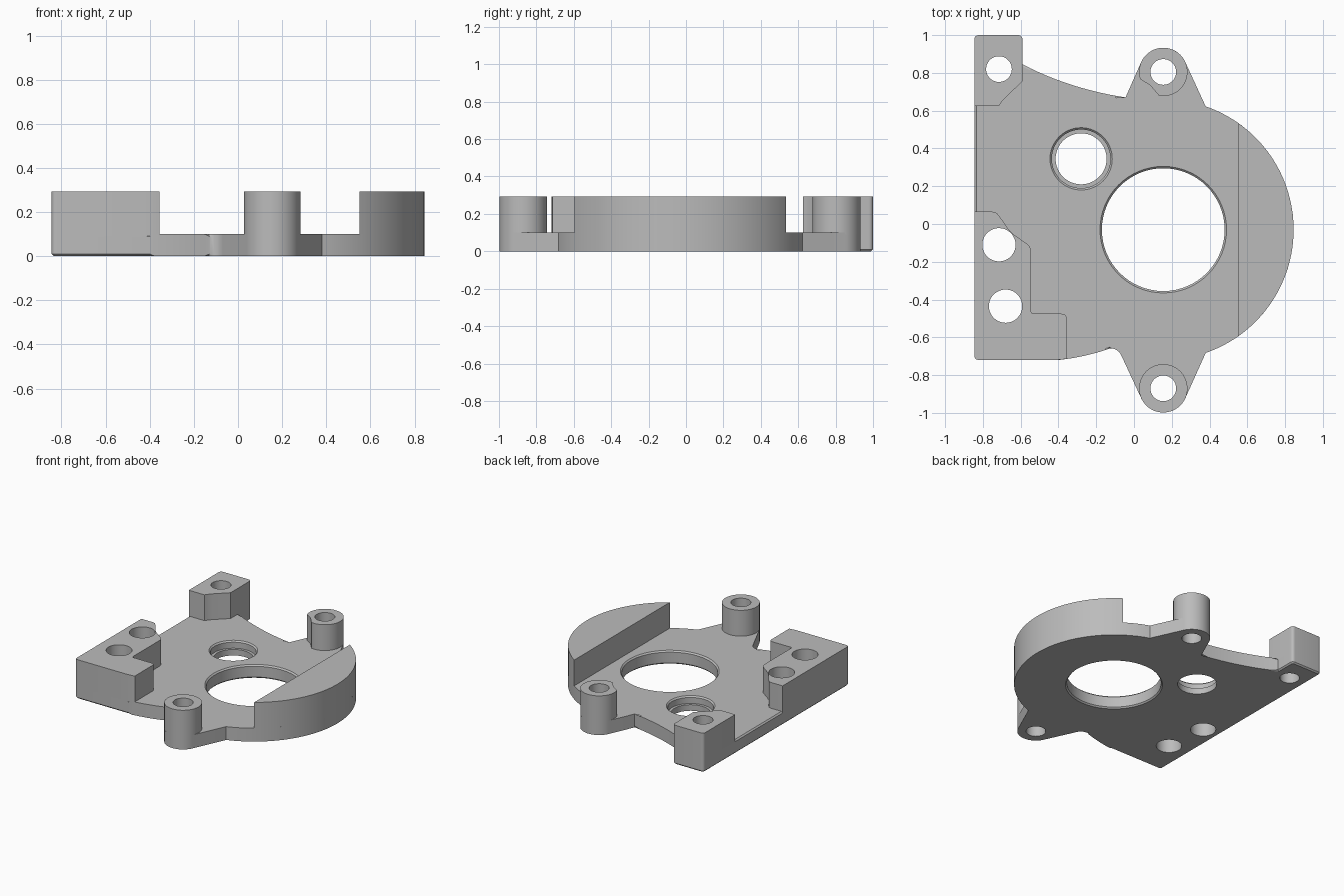
import bpy, bmesh
from math import sin, cos, radians, acos, degrees
from mathutils import Vector

if "Cube" in bpy.data.objects:
    bpy.data.objects.remove(bpy.data.objects["Cube"])

grey = bpy.data.materials.new("plain grey")
grey.use_nodes = True
grey.diffuse_color = (0.5, 0.5, 0.5, 1)
grey.node_tree.nodes["Principled BSDF"].inputs["Base Color"].default_value = (0.5, 0.5, 0.5, 1)

PLATE, TOP, CHAMFER = 0.10, 0.293, 0.01
LEFT = -0.845
DISC, DISC_R = (0.155, -0.03), 0.69
BACK_BOSS, FRONT_BOSS, BOSS_R = (0.155, 0.805), (0.155, -0.87), 0.128


def arc(centre, r, start, end, n=24):
    angles = [radians(start + (end - start) * i / n) for i in range(n + 1)]
    return [(centre[0] + r * cos(a), centre[1] + r * sin(a)) for a in angles]


def bow(p, control, q, n=12):
    p, c, q = Vector(p), Vector(control), Vector(q)
    ts = [i / n for i in range(n + 1)]
    return [tuple(p * (1 - t) ** 2 + c * 2 * t * (1 - t) + q * t * t) for t in ts]


def rounded(corner, before, after, r=0.025):
    c = Vector(corner)
    a, b = [c + (Vector(v) - c).normalized() * r for v in (before, after)]
    return bow(a, c, b, 5)


def finish(name, bm):
    bmesh.ops.recalc_face_normals(bm, faces=bm.faces[:])
    mesh = bpy.data.meshes.new(name)
    bm.to_mesh(mesh)
    bm.free()
    mesh.materials.append(grey)
    ob = bpy.data.objects.new(name, mesh)
    bpy.context.collection.objects.link(ob)
    return ob


def prism(name, outline, z0, z1, chamfer_rule=None):
    bm = bmesh.new()
    face = bm.faces.new([bm.verts.new((x, y, z0)) for x, y in outline])
    side = bmesh.ops.extrude_face_region(bm, geom=[face])["geom"]
    for v in side:
        if isinstance(v, bmesh.types.BMVert):
            v.co.z = z1
    if chamfer_rule:
        edges = [e for e in bm.edges if abs(e.verts[0].co.z - e.verts[1].co.z) < 1e-5
                 and chamfer_rule((e.verts[0].co + e.verts[1].co) / 2)]
        bmesh.ops.bevel(bm, geom=edges, offset=CHAMFER, segments=1, affect='EDGES')
    return finish(name, bm)


def hole_cutter(name, centre, profile, n=64):
    # Stack of rings from bottom to top, capped at both ends
    bm = bmesh.new()
    rings = [[bm.verts.new((x, y, z)) for x, y in arc(centre, r, 0, 360, n)[:-1]]
             for r, z in profile]
    for low, high in zip(rings, rings[1:]):
        for i in range(n):
            j = (i + 1) % n
            bm.faces.new((low[i], low[j], high[j], high[i]))
    bm.faces.new(rings[0][::-1])
    bm.faces.new(rings[-1])
    ob = finish(name, bm)
    ob.hide_render = True
    ob.hide_viewport = True
    return ob


# Base plate with its ears, round end and bowed edges
back_corner = [(-0.59, 1.0), (LEFT, 1.0)]
front_corner = (LEFT, -0.72)
outline = (
    bow((-0.40, -0.72), (-0.26, -0.705), (-0.13, -0.66))
    + bow((-0.12, -0.658), (-0.085, -0.663), (-0.07, -0.69), 5)
    + arc(FRONT_BOSS, BOSS_R, 205, 335)
    + arc(DISC, DISC_R, -71, 71, 64)
    + arc(BACK_BOSS, BOSS_R, 20, 155)
    + bow((-0.045, 0.67), (-0.34, 0.715), (-0.59, 0.845))
    + rounded(back_corner[0], (-0.59, 0.845), back_corner[1])
    + rounded(back_corner[1], back_corner[0], front_corner)
    + rounded(front_corner, back_corner[1], (-0.40, -0.72)))
plate = prism("base_plate", outline, 0, PLATE, lambda m: m.x < -0.12 or (m.x < -0.05 and m.y > 0.6))

# Raised blocks along the straight side
seat = PLATE - CHAMFER
corner_block = prism("corner_block", (
    rounded(back_corner[0], (-0.59, 0.76), back_corner[1])
    + rounded(back_corner[1], back_corner[0], (LEFT, 0.625))
    + [(LEFT, 0.625), (-0.715, 0.625)]
    + bow((-0.715, 0.625), (-0.70, 0.65), (-0.68, 0.67), 5)[1:]
    + [(-0.59, 0.755)]), seat, TOP)

side_block = prism("side_block", (
    rounded(front_corner, (LEFT, 0), (0, -0.72))
    + bow((-0.42, -0.72), (-0.38, -0.718), (-0.355, -0.713), 4)
    + rounded((-0.355, -0.475), (-0.355, -0.72), (-0.545, -0.475), 0.03)
    + rounded((-0.545, -0.475), (-0.355, -0.475), (-0.545, 0), 0.015)
    + rounded((-0.545, -0.12), (-0.545, -0.475), (-0.645, -0.05), 0.03)
    + bow((-0.63, -0.06), (-0.66, -0.04), (-0.69, 0.01), 5)
    + bow((-0.72, 0.05), (-0.73, 0.065), (-0.75, 0.065), 4)
    + [(LEFT, 0.065)]), seat, TOP)

# Round bosses on the two ears, the back one relieved on its inner side
front_boss = prism("front_boss", arc(FRONT_BOSS, BOSS_R, 0, 360, 64)[:-1], seat, TOP)
back_boss = prism("back_boss", arc(BACK_BOSS, BOSS_R, -100, 193, 56)
                  + [(0.035, 0.765), (0.085, 0.735)], seat, TOP)

# Raised wall on the round end
half = degrees(acos((0.55 - DISC[0]) / DISC_R))
end_wall = prism("end_wall", arc(DISC, DISC_R, -half, half, 48), seat, TOP)


# Through holes
def plain(r):
    return [(r, -0.1), (r, 0.5)]


holes = [
    ("large_bore", DISC, [(0.335, -0.1), (0.335, 0), (0.325, 0.01), (0.325, 0.09),
                          (0.335, PLATE), (0.335, 0.2)], [plate]),
    ("stepped_bore", (-0.28, 0.345), [(0.135, -0.1), (0.135, 0.045), (0.155, 0.045),
                                      (0.155, 0.09), (0.165, PLATE), (0.165, 0.2)], [plate]),
    ("corner_hole", (-0.715, 0.82), plain(0.068), [plate, corner_block]),
    ("side_hole_back", (-0.715, -0.11), plain(0.088), [plate, side_block]),
    ("side_hole_front", (-0.68, -0.435), plain(0.088), [plate, side_block]),
    ("back_boss_hole", BACK_BOSS, plain(0.068), [plate, back_boss]),
    ("front_boss_hole", FRONT_BOSS, plain(0.068), [plate, front_boss]),
]
for name, centre, profile, targets in holes:
    cutter = hole_cutter(name + "_cutter", centre, profile)
    for ob in targets:
        mod = ob.modifiers.new(name, 'BOOLEAN')
        mod.operation = 'DIFFERENCE'
        mod.solver = 'EXACT'
        mod.object = cutter

# Apply the cuts, drop the cutters and shade
parts = [plate, corner_block, side_block, front_boss, back_boss, end_wall]
for ob in parts:
    bpy.ops.object.select_all(action='DESELECT')
    ob.select_set(True)
    bpy.context.view_layer.objects.active = ob
    for mod in list(ob.modifiers):
        bpy.ops.object.modifier_apply(modifier=mod.name)
    bpy.ops.object.shade_smooth_by_angle(angle=radians(25))
for ob in [o for o in bpy.data.objects if o.name.endswith("_cutter")]:
    bpy.data.objects.remove(ob)
